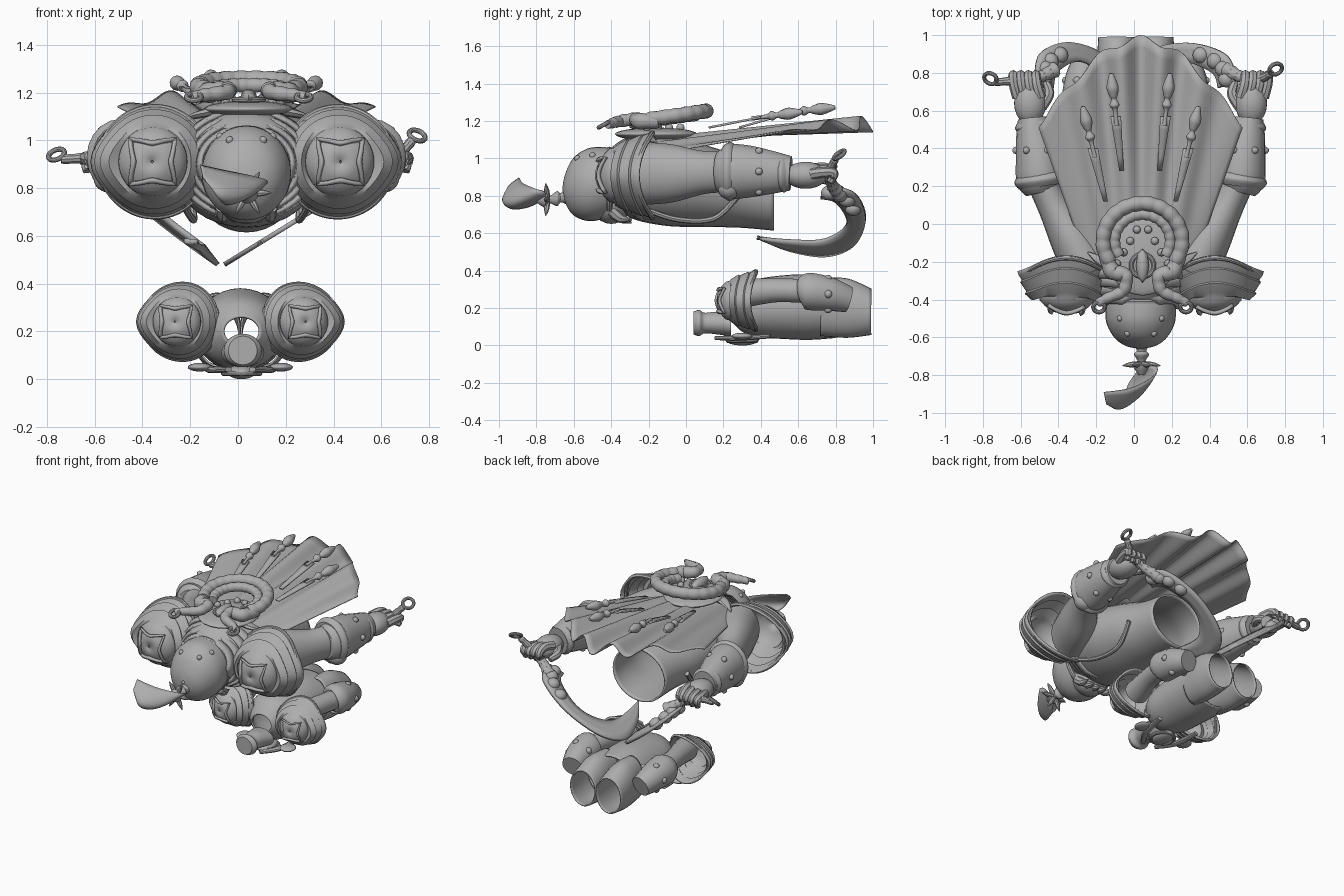
import bpy, bmesh, math
from mathutils import Vector, Matrix

if "Cube" in bpy.data.objects:
    bpy.data.objects.remove(bpy.data.objects["Cube"])

GREY = bpy.data.materials.new("plain_grey")
GREY.use_nodes = True
tone = (0.42, 0.42, 0.42, 1)
GREY.diffuse_color = tone
GREY.node_tree.nodes["Principled BSDF"].inputs["Base Color"].default_value = tone
parts = []
MID = 0.035
pi, sin, cos = math.pi, math.sin, math.cos


def finish(name, bm, thick=0):
    bmesh.ops.recalc_face_normals(bm, faces=bm.faces)
    mesh = bpy.data.meshes.new(name)
    bm.to_mesh(mesh)
    bm.free()
    mesh.materials.append(GREY)
    ob = bpy.data.objects.new(name, mesh)
    bpy.context.collection.objects.link(ob)
    if thick:
        mod = ob.modifiers.new("thickness", "SOLIDIFY")
        mod.thickness, mod.offset = thick, 0
    parts.append(ob)
    return ob


def surf(name, f, nu, nv, wrap=False, cap=False, thick=0):
    """Grid surface f(u, v); wrap closes it around u, cap fills both ends."""
    bm = bmesh.new()
    cols = nu if wrap else nu + 1
    rows = [[bm.verts.new(f(i / nu, j / nv)) for i in range(cols)] for j in range(nv + 1)]
    for a, b in zip(rows, rows[1:]):
        for i in range(nu):
            k = (i + 1) % cols
            bm.faces.new((a[i], a[k], b[k], b[i]))
    if cap:
        bm.faces.new(rows[0])
        bm.faces.new(rows[-1])
    return finish(name, bm, thick)


def along(pts, t):
    """Smooth interpolation through a list of tuples."""
    n = len(pts) - 1
    i = min(int(t * n), n - 1)
    t = t * n - i
    p = [Vector(pts[max(0, min(n, i + k))]) for k in (-1, 0, 1, 2)]
    return 0.5 * (2 * p[1] + (p[2] - p[0]) * t + (2 * p[0] - 5 * p[1] + 4 * p[2] - p[3]) * t * t
                  + (3 * p[1] - p[0] - 3 * p[2] + p[3]) * t ** 3)


def sweep(name, pts, n=14, flat=1, bumps=0):
    """Round capped tube through (x, y, z, radius) points."""
    def f(u, v):
        p = along(pts, v)
        d = (along(pts, min(1, v + .01)) - along(pts, max(0, v - .01))).to_3d().normalized()
        side = d.cross((0, 0, 1) if abs(d.z) < .9 else (0, 1, 0)).normalized()
        r = max(.002, p[3]) * (1 + .12 * abs(sin(bumps * pi * v)))
        return p.to_3d() + r * (side * cos(2 * pi * u) + side.cross(d) * flat * sin(2 * pi * u))
    return surf(name, f, n, max(8 * (len(pts) - 1), bumps * 4), True, True)


def loft(name, rings, cap=False, thick=0, n=32):
    """Elliptic rings along y: (y, centre x, centre z, half width, half height)."""
    def f(u, v):
        y, x, z, a, b = along(rings, v)
        return x + a * cos(2 * pi * u), y, z + b * sin(2 * pi * u)
    return surf(name, f, n, 5 * (len(rings) - 1), True, cap, thick)


def ball(name, loc, size, seg=20):
    bm = bmesh.new()
    bmesh.ops.create_uvsphere(bm, u_segments=seg, v_segments=seg // 2 + 2, radius=1)
    ob = finish(name, bm)
    ob.location, ob.scale = loc, size


def ring(name, loc, R, r, rot=(0, 0, 0)):
    def f(u, v):
        q = R + r * cos(2 * pi * u)
        return q * cos(2 * pi * v), q * sin(2 * pi * v), r * sin(2 * pi * u)
    ob = surf(name, f, 10, 28, True)
    ob.location, ob.rotation_euler = loc, rot


def pad(name, loc, s, k, tilt):
    """Saddle-rimmed armour dome facing -y with stepped plates, a boss and a four-point trim."""
    place = Matrix.Translation(loc) @ Matrix.Rotation(s * tilt, 4, "Z") @ Matrix.Scale(k, 4)
    steps = ((1, .36), (.97, .25), (.9, .08), (.93, .05), (.8, -.25), (.83, -.28),
             (.7, -.48), (.62, -.58), (.6, -.68), (.48, -.8), (.3, -.92), (.02, -.98))

    def shell(u, v):
        r, y = steps[round(v * 11)]
        a = 2 * pi * u
        point = 1 + .14 * max(0, s * cos(a)) ** 8 * (r > .65)
        return place @ Vector((r * point * cos(a), y - .4 * (r * cos(a)) ** 2 * (r > .65), r * sin(a)))
    surf(name + "_dome", shell, 40, 11, True, thick=.012)

    def arc(q):
        def f(u, v):
            a, w = q * pi / 2 + pi * (.5 * v - .25), .035 * (2 * u - 1)
            r = .34 + .22 * abs(2 * v - 1) ** 2 + w
            return place @ Vector((r * cos(a), -1.05 + .75 * r * r, r * sin(a)))
        return f
    for q in range(4):
        surf(name + "_trim", arc(q), 2, 12, thick=.02)
    lip = [place @ Vector((cos(t), .3 - .4 * cos(t) ** 2, sin(t))) for t in (i * pi / 12 for i in range(25))]
    sweep(name + "_lip", [(*p, .05 * k) for p in lip], 8)


# ---- upper figure: robe body, collar and straps
loft("torso", [(-.4, MID, .92, .14, .13), (-.3, MID, .9, .25, .21), (-.1, MID, .88, .3, .235),
               (.12, MID, .85, .27, .21), (.3, MID, .82, .22, .185), (.47, MID, .8, .2, .18)], thick=.012)
for k in range(4):
    def collar(u, v, k=k):
        a = 2 * pi * u
        y = -.4 + .045 * k + .05 * v - .05 * abs(cos(a)) + .02 * abs(sin(3 * a))
        r = 1 + .16 * k + .08 * v
        return MID + .19 * r * cos(a), y, .9 + .15 * r * sin(a)
    surf("collar_plate", collar, 48, 2, True, thick=.015)
for s in (-1, 1):
    sweep("chest_strap", [(MID + s * .27, -.25, .74, .015), (MID + s * .23, -.05, .675, .015),
                          (MID + s * .22, .15, .68, .015), (MID + s * .24, .28, .8, .015)], 8)

# ---- helmet, face and finial
loft("helmet", [(-.66, MID, .84, .01, .01), (-.645, MID, .84, .08, .08), (-.6, MID, .85, .14, .155),
                (-.52, MID, .86, .182, .195), (-.43, MID, .87, .185, .19), (-.38, MID, .88, .17, .17)])
ring("helmet_rim", (MID, -.41, .87), .175, .018, (pi / 2, 0, 0))
ball("face", (MID, -.4, .77), (.13, .11, .12))
for k in range(5):
    x = MID + .05 * (k - 2)
    sweep("beard_lock", [(x, -.4, .72, .03), (x, -.35, .68, .025), (x, -.29, .655 + .01 * abs(k - 2), .003)], 8)
for s in (-1, 1):
    for y, x, z in ((-.58, .07, 1.0), (-.5, .11, 1.015), (-.6, .05, .94)):
        ball("helmet_stud", (MID + s * x, y, z), (.017,) * 3, 10)
loft("finial", [(-.64, .04, .8, .045, .045), (-.67, .04, .79, .025, .025), (-.69, .04, .785, .04, .04),
                (-.73, .04, .78, .02, .02), (-.75, .04, .78, .045, .045), (-.8, .04, .78, .015, .015)], True, n=16)
for k in range(6):
    a = k * pi / 3
    sweep("finial_spike", [(.04, -.74, .78, .015), (.04 + .06 * cos(a), -.745, .78 + .06 * sin(a), .014),
                           (.04 + .1 * cos(a), -.75, .78 + .1 * sin(a), .002)], 8)
plume_path = [(.04, -.77, .78, .02), (.05, -.83, .765, .1), (.03, -.91, .765, .135),
              (-.05, -.96, .8, .12), (-.15, -.94, .86, .065)]


def plume(u, v):
    p, w = along(plume_path, v), 2 * u - 1
    return p.to_3d() + p[3] * (w * Vector((.8 - .9 * v * v, .45, .4)) + .5 * w * w * Vector((-.1, .6, .3)))
surf("plume", plume, 8, 24, thick=.006)

# ---- shoulder pads, arms, hands and curved blades
for s in (-1, 1):
    pad("shoulder", (MID + s * .385, -.25, .91), s, .23, .04)
    X = lambda x: MID + s * x
    sweep("upper_arm", [(X(.27), -.26, .92, .13), (X(.36), -.08, .92, .12), (X(.46), .1, .925, .088),
                        (X(.53), .25, .93, .085)], 20, flat=1.3)
    sweep("forearm_cuff", [(X(.515), .17, .93, .09), (X(.53), .23, .93, .125), (X(.54), .33, .93, .122),
                           (X(.56), .46, .925, .1), (X(.57), .56, .92, .08)], 20, flat=1.15)
    sweep("cuff_rim", [(X(.52), .2, .93, .125), (X(.525), .235, .93, .145), (X(.53), .27, .93, .125)], 20, flat=1.1)
    sweep("wrist_rim", [(X(.56), .5, .92, .09), (X(.565), .525, .92, .102), (X(.57), .55, .92, .085)], 20)
    ball("elbow_boss", (X(.57), .23, .84), (.07, .06, .06))
    for k in range(6):
        a = k * pi / 3
        ball("cuff_stud", (X(.55 + .11 * cos(a)), .39, .93 + .125 * sin(a)), (.02,) * 3, 10)
    ball("palm", (X(.585), .64, .91), (.085, .115, .072))
    for k in range(4):
        x = .53 + .04 * k
        sweep("finger", [(X(x), .67, .94 - .008 * k, .03), (X(x + .02), .74, .95 - .008 * k, .028),
                         (X(x + .025), .79, .92, .025), (X(x + .015), .77, .87, .02)], 8)
    sweep("thumb", [(X(.53), .62, .91, .034), (X(.485), .69, .9, .028), (X(.5), .75, .88, .02)], 8)
    pommel = Vector((.73, .8, 1.0) if s > 0 else (-.74, .75, .92))
    sweep("blade_grip", [(*pommel, .018), (X(.62), .765, .92, .024), (X(.53), .78, .86, .028),
                         (X(.45), .82, .81, .04)], 10, bumps=8)
    ring("pommel_ring", pommel + Vector((s * .02, .02, .02)), .035, .011, (.6, s * .4, 0))
    outer = [(.76, .85), (.9, .81), (.96, .68), (.9, .54), (.75, .48), (.55, .51), (.38, .58)]
    inner = [(.72, .79), (.8, .77), (.86, .68), (.83, .61), (.72, .56), (.55, .56), (.38, .575)]

    def blade(u, v):
        y, z = along(outer, v).lerp(along(inner, v), u)
        drop = max(0, (.84 - z) / .35)
        return (-.52 + .42 * drop ** 1.2 + .05 * u if s < 0 else .53 - .57 * drop), y, z
    surf("curved_blade", blade, 3, 40, thick=.02)
    for k in range(4):
        ball("blade_scroll", blade(.5, .05 + .07 * k), (.045, .045, .04), 12)

# ---- pleated cape with pendant rods
def cape(u, v):
    t = 2 * u - 1
    hem = .53 + .45 * max(0, cos(t * pi / 2)) ** 1.05 + .02 * cos(t * 5 * pi)
    y = -.3 + v * (hem + .3)
    x = MID + t * (.25 + .29 * v)
    pleat = .042 * v * (1 - t * t) * cos(t * 5 * pi)
    return x, y, 1.1 - .1 * t * t * (1 - v) + .085 * v - pleat - .045 * v * t ** 4
surf("cape", cape, 60, 20, thick=.006)
for x, y in ((-.225, .43), (-.1, .6), (.17, .6), (.295, .43)):
    d = Vector((x - MID, y + .65, .14)).normalized()
    tip = Vector((x, y, 1.155 + .16 * y))
    low = tip - d * .32
    low.z = 1.165

    def strip(u, v):
        p = low.lerp(tip - d * .03, v)
        return p + Vector((1, 0, 0)) * (2 * u - 1) * (.012 + .016 * v)
    surf("cape_strip", strip, 1, 4, thick=.012)
    drop = ((-.08, .012), (.0, .012), (.03, .026), (.06, .014), (.08, .022), (.12, .032), (.16, .024), (.2, .01))
    sweep("pendant", [(*(tip + d * a), r) for a, r in drop], 12)

# ---- back ornament: horn crescents, hooked ends, jewel and studs
for R, r, z in ((.19, .036, 1.225), (.135, .028, 1.21)):
    arc = [(.045 + R * 1.1 * sin(a), -.09 + R * 1.05 * cos(a), z + .15 * R * cos(a), r)
           for a in [(k - 6) * .36 for k in range(13)]]
    sweep("horn_crescent", arc, 14, bumps=14)
for s in (-1, 1):
    X = lambda d: .045 + s * d
    sweep("horn_hook", [(X(.2), -.14, 1.2, .035), (X(.16), -.25, 1.2, .04), (X(.09), -.27, 1.21, .034),
                        (X(.1), -.35, 1.2, .03), (X(.18), -.39, 1.19, .026), (X(.24), -.42, 1.18, .02)], 12, bumps=8)
    ring("hook_ring", (X(.23), -.44, 1.18), .03, .012, (.5, 0, 0))
    sweep("back_spike", [(X(.1), -.2, 1.13, .04), (X(.2), -.2, 1.11, .035), (X(.29), -.15, 1.08, .004)], 8, flat=.5)
    for k in range(4):
        ball("plate_stud", (X(.03 + .035 * k), -.03 - .06 * k, 1.165), (.022,) * 3, 10)
ball("back_plate", (.045, -.16, 1.13), (.19, .22, .035))
ball("back_jewel", (.045, -.22, 1.18), (.035, .09, .035), 8)
ring("jewel_frame", (.045, -.22, 1.17), .06, .012)

# ---- lower figure: hollow body, leg tubes, neck cup
loft("lower_body", [(.24, .015, .2, .075, .06), (.3, .015, .2, .13, .12), (.38, .01, .2, .17, .15),
                    (.52, .01, .205, .18, .165), (.66, .01, .205, .185, .17), (.8, .01, .2, .19, .155)], thick=.01)
loft("neck_cup", [(.04, .02, .12, .06, .06), (.07, .02, .12, .08, .07), (.1, .02, .12, .06, .055),
                  (.16, .02, .12, .07, .06), (.24, .02, .11, .09, .06)], True)
for s in (-1, 1):
    X = lambda x: .01 + s * x
    loft("leg_tube", [(.72, X(.095), .205, .09, .15), (.86, X(.1), .2, .1, .155),
                      (.99, X(.1), .18, .095, .12)], thick=.008)
    pad("lower_shoulder", (X(.25), .325, .24), s, .16, .15)
    sweep("lower_upper_arm", [(X(.22), .3, .28, .08), (X(.26), .48, .295, .065), (X(.29), .66, .29, .065)], 18)
    sweep("lower_cuff", [(X(.285), .62, .29, .07), (X(.29), .65, .29, .1), (X(.285), .76, .275, .092),
                         (X(.265), .87, .245, .07)], 18)
    for k in range(5):
        a = k * 2 * pi / 5
        ball("lower_cuff_stud", (X(.285 + .085 * cos(a)), .76, .275 + .085 * sin(a)), (.022,) * 3, 10)
    sweep("lower_chest_plate", [(X(.05), .16, .04, .016), (X(.12), .28, .04, .022), (X(.15), .45, .05, .018)],
          10, flat=.7)
    ball("lower_chest_boss", (X(.17), .3, .05), (.05, .055, .018))
ball("lower_chest_medal", (.015, .3, .03), (.06, .09, .03))
ring("medal_frame", (.015, .3, .025), .075, .012)

bpy.ops.object.select_all(action="DESELECT")
for ob in parts:
    ob.select_set(True)
bpy.context.view_layer.objects.active = parts[0]
bpy.ops.object.shade_smooth_by_angle(angle=math.radians(35))
